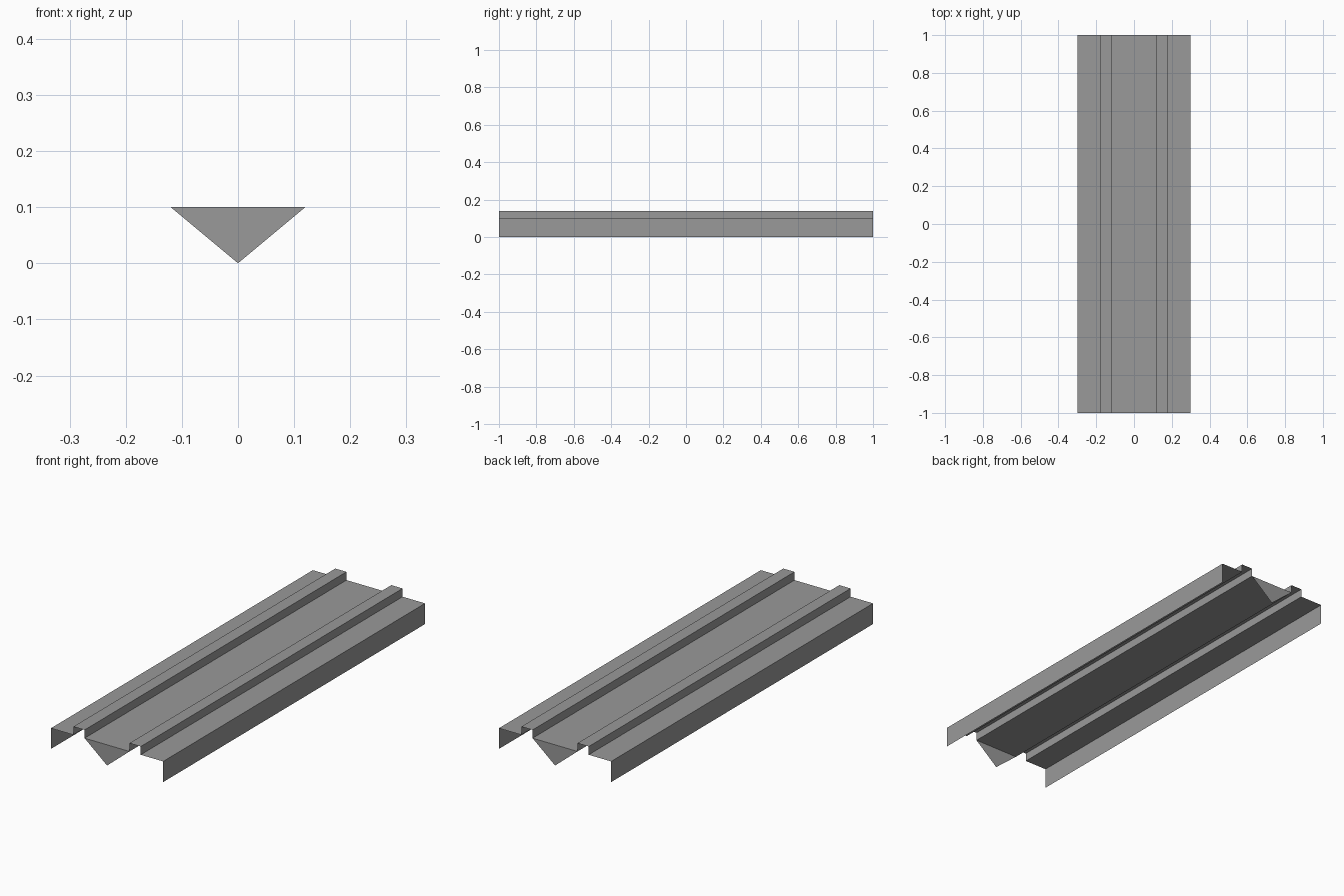
import bpy

cube = bpy.data.objects.get("Cube")
if cube:
    bpy.data.objects.remove(cube, do_unlink=True)

HALF_LENGTH = 1.0
DECK_Z = 0.1
RIB_Z = 0.14

# Plain grey sheet metal
grey = bpy.data.materials.new("grey_metal")
grey.use_nodes = True
colour = (0.32, 0.32, 0.32, 1)
grey.diffuse_color = colour
grey.node_tree.nodes["Principled BSDF"].inputs["Base Color"].default_value = colour


def make_object(name, verts, faces):
    mesh = bpy.data.meshes.new(name)
    mesh.from_pydata(verts, [], faces)
    mesh.materials.append(grey)
    obj = bpy.data.objects.new(name, mesh)
    bpy.context.collection.objects.link(obj)
    return obj


# Folded deck sheet: side flanges, two hollow ribs and a flat middle
half = [(0.3, 0), (0.3, DECK_Z), (0.18, DECK_Z), (0.18, RIB_Z),
        (0.12, RIB_Z), (0.12, DECK_Z)]
profile = half + [(-x, z) for x, z in reversed(half)]
n = len(profile)
verts = [(x, y, z) for y in (-HALF_LENGTH, HALF_LENGTH) for x, z in profile]
make_object("folded_deck", verts,
            [(i, i + 1, n + i + 1, n + i) for i in range(n - 1)])

# Triangular tabs folded down at both ends of the middle strip
for name, y in (("front_tab", -HALF_LENGTH), ("back_tab", HALF_LENGTH)):
    face = (0, 1, 2) if y > 0 else (2, 1, 0)
    make_object(name, [(-0.12, y, DECK_Z), (0.12, y, DECK_Z), (0, y, 0)], [face])
